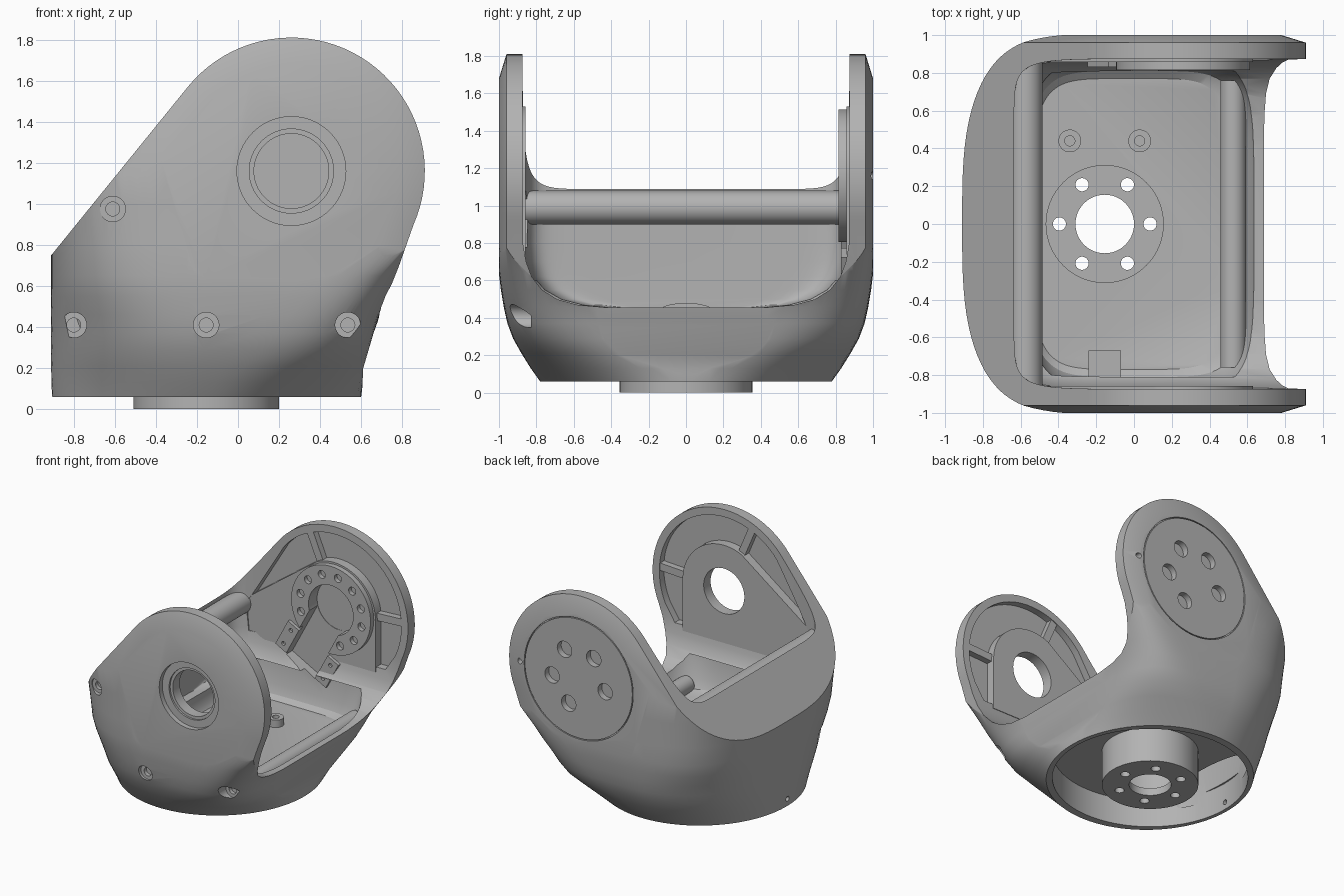
import bpy, bmesh, math
from mathutils import Vector

cube = bpy.data.objects.get("Cube")
if cube:
    bpy.data.objects.remove(cube, do_unlink=True)

grey = bpy.data.materials.new("satin_grey")
grey.use_nodes = True
grey.diffuse_color = (0.45, 0.45, 0.45, 1)
grey.node_tree.nodes["Principled BSDF"].inputs["Base Color"].default_value = grey.diffuse_color

PX, PZ = 0.26, 1.16      # pivot axis of the two arms
HX = -0.155              # axis of the base hub


def finish(name, bm):
    bmesh.ops.recalc_face_normals(bm, faces=bm.faces)
    if bm.calc_volume(signed=True) < 0:
        bmesh.ops.reverse_faces(bm, faces=bm.faces)
    me = bpy.data.meshes.new(name)
    bm.to_mesh(me)
    bm.free()
    me.materials.append(grey)
    ob = bpy.data.objects.new(name, me)
    bpy.context.collection.objects.link(ob)
    return ob


def loft(name, rings):
    """Skin a list of equal-length closed rings and cap both ends."""
    bm = bmesh.new()
    loops = [[bm.verts.new(p) for p in ring] for ring in rings]
    n = len(loops[0])
    for a, b in zip(loops, loops[1:]):
        for i in range(n):
            j = (i + 1) % n
            bm.faces.new((a[i], a[j], b[j], b[i]))
    bm.faces.new(loops[0])
    bm.faces.new(loops[-1])
    return finish(name, bm)


def prism(name, pts, y0, y1):
    return loft(name, [[(x, y, z) for x, z in pts] for y in (y0, y1)])


def cyl(name, p, q, r, sides=48):
    """Cylinder between two points, skinned from two circles."""
    p, q = Vector(p), Vector(q)
    u = (q - p).orthogonal().normalized()
    v = (q - p).normalized().cross(u)
    turns = [2 * math.pi * i / sides for i in range(sides)]
    return loft(name, [[c + r * (u * math.cos(t) + v * math.sin(t)) for t in turns] for c in (p, q)])


def ycyl(name, x, z, y0, y1, r, sides=48):
    return cyl(name, (x, y0, z), (x, y1, z), r, sides)


def zcyl(name, x, y, z0, z1, r, sides=48):
    return cyl(name, (x, y, z0), (x, y, z1), r, sides)


def volume(me):
    bm = bmesh.new()
    bm.from_mesh(me)
    v = bm.calc_volume()
    bm.free()
    return v


def combine(ob, tools, op='DIFFERENCE', keep=False):
    """Boolean each tool into ob, trying another solver if one has no effect."""
    for t in tools:
        before = volume(ob.data)
        for solver in ('EXACT', 'MANIFOLD', 'FLOAT'):
            mod = ob.modifiers.new("cut", 'BOOLEAN')
            mod.operation, mod.object, mod.solver = op, t, solver
            bpy.context.view_layer.update()
            dg = bpy.context.evaluated_depsgraph_get()
            me = bpy.data.meshes.new_from_object(ob.evaluated_get(dg))
            ob.modifiers.clear()
            if 0.02 * before < volume(me) < before - 1e-6:
                ob.data = me
                break
        if not keep:
            bpy.data.objects.remove(t, do_unlink=True)


def oval(z, x0, x1, yh, nl, nr, count=96):
    """Horizontal section with separate corner roundness at the two x ends."""
    ring, cx, a = [], (x0 + x1) / 2, (x1 - x0) / 2
    for i in range(count):
        t = 2 * math.pi * (i + 0.5) / count
        c, s = math.cos(t), math.sin(t)
        e = 2 / (nr if c > 0 else nl)
        ring.append((cx + math.copysign(abs(c) ** e, c) * a,
                     math.copysign(abs(s) ** e, s) * yh, z))
    return ring


def arc(r, a0, a1, n=40):
    return [(PX + r * math.cos(math.radians(a0 + (a1 - a0) * i / n)),
             PZ + r * math.sin(math.radians(a0 + (a1 - a0) * i / n))) for i in range(n + 1)]


def outline(d):
    """Side profile of the arms, inset by d."""
    return [(0.60 - d, 0), (0.61 - d, 0.2), (0.66 - d, 0.37), (0.725 - d, 0.55), (0.785 - d, 0.70)] \
        + arc(0.65 - d, -24, 141) + [(-0.95 + d, 0.70), (-0.95 + d, 0)]


def bar(angle, l0, l1, w, off=0):
    """Rectangle pointing away from the pivot at an angle."""
    c, s = math.cos(math.radians(angle)), math.sin(math.radians(angle))
    return [(PX + c * l - s * (k + off), PZ + s * l + c * (k + off))
            for l, k in ((l0, -w), (l1, -w), (l1, w), (l0, w))]


# Outer shell: round base growing into two flat arms
shell = loft("shell", [oval(*r) for r in (
    (0.06, -0.905, 0.60, 0.78, 2, 2), (0.13, -0.91, 0.61, 0.83, 2, 2.4),
    (0.21, -0.91, 0.63, 0.88, 2.1, 3.1), (0.29, -0.91, 0.645, 0.925, 2.2, 4.2),
    (0.37, -0.91, 0.665, 0.955, 2.3, 5), (0.46, -0.91, 0.69, 0.975, 2.5, 6),
    (0.55, -0.91, 0.74, 0.99, 2.8, 7), (0.65, -0.91, 0.80, 1.002, 3.1, 8),
    (0.80, -0.91, 0.90, 1.004, 3.4, 12), (1.00, -0.91, 1.0, 1.006, 3.9, 14),
    (1.30, -0.91, 1.1, 1.008, 4.7, 14), (1.90, -0.91, 1.1, 1.01, 6, 14))])
envelope = loft("envelope", [[(x, y, z) for x, z in outline(d)]
                             for y, d in ((-1, 0.13), (-0.96, 0), (0.96, 0), (1, 0.13))])
combine(shell, [envelope], 'INTERSECT')

# Saddle opening, thin-walled inner well, hollow base and hollow back wall
saddle = loft("saddle", [oval(z, -0.635, 2.6, y, 14, 14) for z, y in (
    (0.455, 0.42), (0.47, 0.58), (0.50, 0.69), (0.55, 0.77), (0.62, 0.825),
    (0.70, 0.855), (0.80, 0.872), (2.2, 0.875))])
well = loft("well", [oval(z, x0, x1, y, 5, 5) for z, x0, x1, y in (
    (0.32, -0.53, 0.52, 0.77), (0.35, -0.55, 0.59, 0.81),
    (0.42, -0.56, 0.625, 0.84), (0.60, -0.57, 0.68, 0.86))])
back_hollow = loft("back_hollow", [oval(z, x0, x1, y, 2, 2, 48) for z, x0, x1, y in (
    (0.20, -0.86, -0.61, 0.40), (0.45, -0.865, -0.63, 0.50),
    (0.72, -0.87, -0.675, 0.58), (0.94, -0.72, -0.68, 0.58))])
combine(shell, [saddle, well, zcyl("base_hollow", HX, 0, -0.1, 0.28, 0.72, 96),
                back_hollow, zcyl("hub_bore", HX, 0, 0.1, 0.5, 0.31, 64)])

# Weight-saving pockets inside both arms
pocket = arc(0.59, -25, 141) + [(-0.52, 1.0), (-0.5, 0.78), (0.71, 0.78)]
combine(shell, [prism("pocket", pocket, s * 0.8, s * 0.93) for s in (-1, 1)])

# Front bearing hole and recessed screw holes
combine(shell, [ycyl("bore", PX, PZ, -1.1, y, r, 64)
                for y, r in ((-0.96, 0.265), (-0.945, 0.205), (-0.8, 0.182))])
for x, z, y in ((-0.61, 0.975, -0.90), (-0.80, 0.41, -0.50), (-0.155, 0.41, -0.93), (0.535, 0.41, -0.83)):
    combine(shell, [ycyl("counterbore", x, z, -1.2, y, 0.062, 32),
                    ycyl("screw_hole", x, z, -1.2, y + 0.03, 0.034, 24)])
combine(shell, [cyl("pin_hole", (-0.75, 0, 0.12), (-1, 0, 0.12), 0.02, 16)])

# Rear cover disc with five holes
combine(shell, [ycyl("cover_seat", PX, PZ, 0.985, 1.1, 0.488, 72),
                ycyl("pin", 0.79, PZ, 0.95, 1.1, 0.022, 16)])
cover = ycyl("cover_disc", PX, PZ, 0.98, 1.0, 0.48, 72)
for a in (-68, -8, 58, 124, 190):
    c, s = math.cos(math.radians(a)), math.sin(math.radians(a))
    hole = ycyl("cover_hole", PX + 0.24 * c, PZ + 0.24 * s, 0.95, 1.1, 0.065, 24)
    combine(cover, [hole], keep=True)
    combine(shell, [hole])

# Inner arm plates with a rounded top, plus radial ribs
plate_shape = [(0.63, 0.74)] + arc(0.37, -2, 115) + [(-0.52, 1.04), (-0.50, 0.74)]
plates = {}
for s, label in ((-1, "front"), (1, "back")):
    plates[s] = prism(label + "_inner_plate", plate_shape, s * 0.857, s * 0.935)
    for i, a in enumerate((3, 113)):
        prism(f"{label}_rib_{i + 1}", bar(a, 0.34, 0.61, 0.03), s * 0.88, s * 0.94)
combine(plates[-1], [ycyl("bore", PX, PZ, -1.1, -0.8, 0.182, 64)])

# Back bearing: horseshoe flange, slot and two tabs
SLOT = 242
flange = ycyl("bearing_flange", PX, PZ, 0.815, 0.87, 0.355, 64)
for ob in (flange, plates[1]):
    combine(ob, [ycyl("bore", PX, PZ, 0.7, 0.925, 0.2, 48)])
for ob in (flange, plates[1], shell):
    combine(ob, [prism("slot", bar(SLOT, 0, 0.62, 0.145), 0.7, 0.922)])
for i in range(10):
    a = math.radians(SLOT + 45 + 30 * i)
    combine(flange, [ycyl("bolt_hole", PX + 0.28 * math.cos(a), PZ + 0.28 * math.sin(a),
                          0.7, 0.85, 0.032, 20)])
for side in (-1, 1):
    tab = prism("bearing_tab", bar(SLOT, 0.36, 0.60, 0.055, side * 0.2), 0.83, 0.87)
    for l in (0.41, 0.55):
        x, z = bar(SLOT, l, l, 0, side * 0.2)[0]
        combine(tab, [ycyl("tab_hole", x, z, 0.7, 0.85, 0.016, 12)])

# Base hub: flanged cup with a bolt circle
hub = zcyl("base_hub", HX, 0, 0, 0.32, 0.355, 64)
combine(hub, [zcyl("cup", HX, 0, 0.06, 0.5, 0.31, 64), zcyl("hole", HX, 0, -0.1, 0.4, 0.155)])
for i in range(6):
    a = math.radians(60 * i)
    combine(hub, [zcyl("bolt", HX + 0.24 * math.cos(a), 0.24 * math.sin(a), -0.1, 0.25, 0.035, 20)])

# Cross rods, floor lugs and stop block
ycyl("upper_rod", -0.575, 0.99, -0.87, 0.87, 0.09)
ycyl("lower_rod", 0.525, 0.375, -0.76, 0.76, 0.068)
for i, x in enumerate((-0.34, 0.03)):
    lug = zcyl(f"floor_lug_{i + 1}", x, 0.44, 0.30, 0.38, 0.06, 32)
    combine(lug, [zcyl("lug_hole", x, 0.44, 0.33, 0.5, 0.027, 20)])
prism("stop_block", [(-0.24, 0.30), (-0.07, 0.30), (-0.07, 0.43), (-0.24, 0.43)], -0.83, -0.67)

# Smooth curved faces, keeping edges crisp
for ob in bpy.context.collection.objects:
    if ob.type == 'MESH' and ob.data.materials and ob.data.materials[0] == grey:
        bpy.ops.object.select_all(action='DESELECT')
        ob.select_set(True)
        bpy.context.view_layer.objects.active = ob
        bpy.ops.object.shade_smooth_by_angle(angle=math.radians(28))
